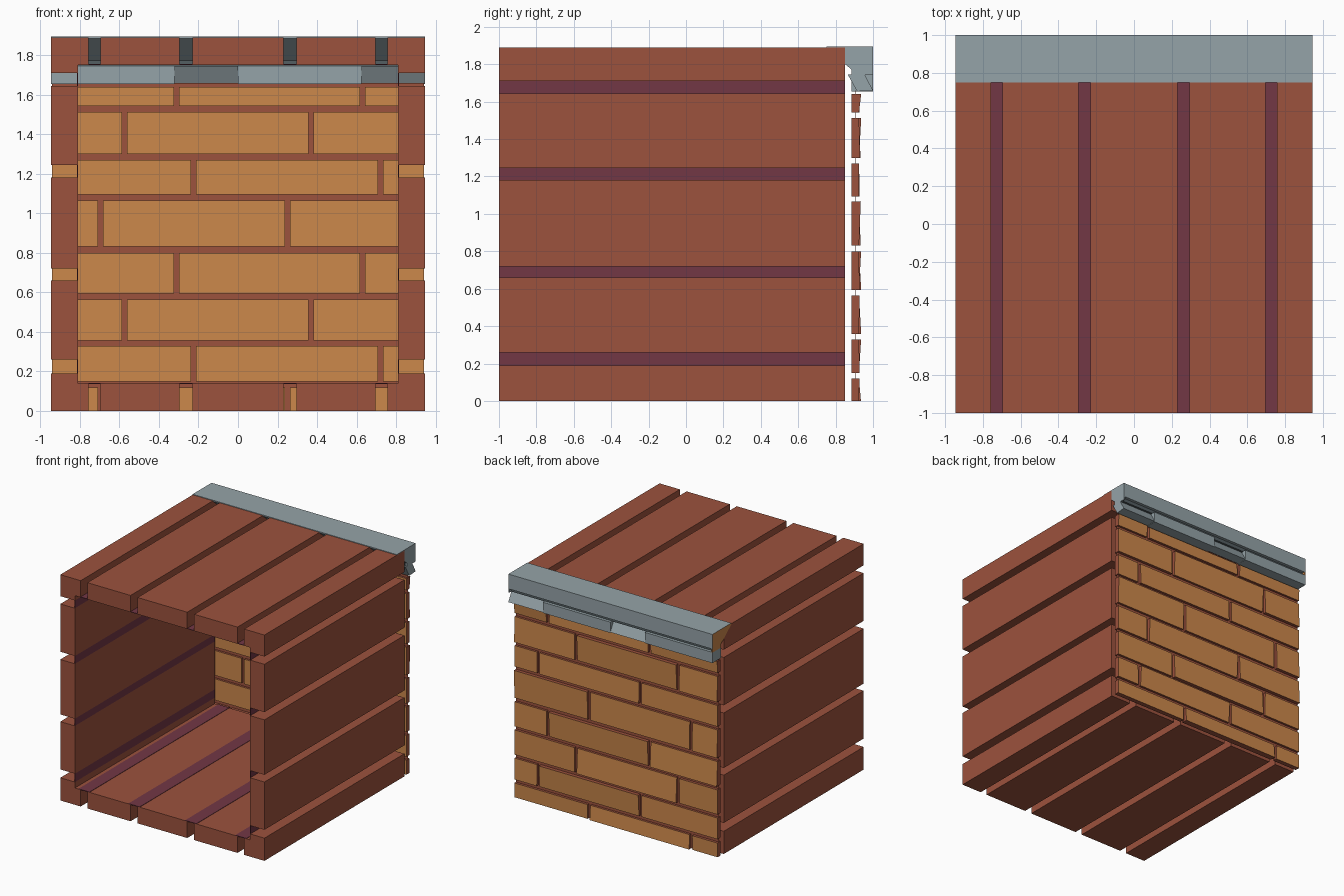
import bpy, bmesh, random
from mathutils import Vector

if "Cube" in bpy.data.objects:
    bpy.data.objects.remove(bpy.data.objects["Cube"])

random.seed(4)


def material(name, r, g, b):
    m = bpy.data.materials.new(name)
    lin = [((c / 255 + 0.055) / 1.055) ** 2.4 for c in (r, g, b)]
    m.diffuse_color = (*lin, 1)
    m.use_nodes = True
    m.node_tree.nodes["Principled BSDF"].inputs["Base Color"].default_value = m.diffuse_color
    return m


RED = material("red_wood", 156, 82, 61)
ORANGE = material("orange_brick", 204, 136, 75)
GREY = material("grey_slate", 149, 163, 168)
DARK = material("dark_slate", 84, 94, 98)
PURPLE = material("purple_lining", 114, 55, 69)


def finish(name, bm, mats):
    bmesh.ops.recalc_face_normals(bm, faces=bm.faces[:])
    me = bpy.data.meshes.new(name)
    bm.to_mesh(me)
    bm.free()
    for m in mats:
        me.materials.append(m)
    ob = bpy.data.objects.new(name, me)
    bpy.context.collection.objects.link(ob)
    return ob


def add_box(bm, x0, x1, y0, y1, z0, z1):
    vs = bmesh.ops.create_cube(bm, size=1)["verts"]
    for v in vs:
        v.co = Vector((x1 if v.co.x > 0 else x0,
                       y1 if v.co.y > 0 else y0,
                       z1 if v.co.z > 0 else z0))
    return vs


def box(name, mat, *dims):
    bm = bmesh.new()
    add_box(bm, *dims)
    return finish(name, bm, [mat])


def prism(name, mats, profile, x0, x1):
    # y-z profile extruded along x
    bm = bmesh.new()
    a = [bm.verts.new((x0, y, z)) for y, z in profile]
    b = [bm.verts.new((x1, y, z)) for y, z in profile]
    bm.faces.new(a)
    bm.faces.new(b)
    n = len(a)
    for i in range(n):
        bm.faces.new((a[i], a[(i + 1) % n], b[(i + 1) % n], b[i]))
    return finish(name, bm, mats)


W, IN, H, T = 0.945, 0.81, 1.89, 0.14
Y0, Y1 = -1.0, 0.85

# side wall planks and the lining behind their gaps
side_z = [(0, 0.19), (0.26, 0.66), (0.72, 1.18), (1.245, 1.645), (1.71, H - T)]
for s, label in ((-1, "left"), (1, "right")):
    xa, xb = sorted((s * IN, s * W))
    for z0, z1 in side_z:
        box(label + "_wall_plank", RED, xa, xb, Y0, Y1, z0, z1)
    xa, xb = sorted((s * IN, s * (IN + 0.004)))
    for (_, z0), (z1, _) in zip(side_z, side_z[1:]):
        box(label + "_wall_lining", PURPLE, xa, xb, Y0, Y1, z0, z1)

# roof and floor planks
top_x = [(-W, -0.757), (-0.695, -0.295), (-0.23, 0.23), (0.295, 0.695), (0.757, W)]
for x0, x1 in top_x:
    box("roof_plank", RED, x0, x1, Y0, Y1, H - T, H)
    box("floor_plank", RED, max(x0, -IN), min(x1, IN), Y0, Y1, 0, T)
for (_, x0), (x1, _) in zip(top_x, top_x[1:]):
    box("roof_lining", PURPLE, x0, x1, Y0, Y1, H - T, H - T + 0.004)
    box("floor_lining", PURPLE, x0 - 0.02, x1 + 0.02, Y0, Y1, T - 0.002, T + 0.003)

# brick wall: thin mortar sheet with staggered bricks through it
box("mortar_sheet", RED, -0.94, 0.94, 0.903, 0.906, 0, 1.66)
rows = [(0, 0.12), (0.15, 0.328), (0.357, 0.565), (0.594, 0.80), (0.832, 1.065),
        (1.094, 1.27), (1.30, 1.513), (1.542, 1.64)]
joints = [(-0.695, 0.25), (-0.225, 0.72), (-0.575, 0.37), (-0.31, 0.63)]
bm = bmesh.new()
for i, (z0, z1) in enumerate(rows):
    a, b = joints[i % 4]
    g = 0.0125
    for x0, x1 in ((-0.94, a - g), (a + g, b - g), (b + g, 0.94)):
        # slightly uneven outer face, tilted toward its top or bottom
        lift = random.uniform(0, 0.014)
        up = random.choice((True, False))
        for v in add_box(bm, x0, x1, 0.885, 0.925, z0, z1):
            if v.co.y > 0.9 and (v.co.z > (z0 + z1) / 2) == up:
                v.co.y += lift
bmesh.ops.recalc_face_normals(bm, faces=bm.faces[:])
bm.normal_update()
for f in bm.faces:
    f.material_index = 0 if abs(f.normal.y) > 0.7 else 1
finish("brick_wall", bm, [ORANGE, RED])

# slate ridge cap above the bricks
cap = prism("ridge_cap", [GREY, ORANGE],
            [(0.75, 1.885), (0.75, 1.895), (1.0, 1.895), (1.0, 1.772), (0.885, 1.772)], -W, W)
for p in cap.data.polygons:
    if p.normal.x < -0.9:
        p.material_index = 1
box("ridge_groove", DARK, -0.935, 0.935, 0.885, 0.975, 1.742, 1.775)
for s in (-1, 1):
    xa, xb = sorted((s * 0.935, s * W))
    box("groove_end", GREY if s > 0 else ORANGE, xa, xb, 0.885, 1.0, 1.742, 1.773)

# lower slates: straight ones and tilted ones alternate
for x0, x1, tilted in ((-W, -0.32, False), (-0.32, 0, True), (0, 0.625, False), (0.625, W, True)):
    if tilted:
        shape = [(0.865, 1.745), (0.955, 1.745), (1.0, 1.66), (0.915, 1.655)]
    else:
        shape = [(0.885, 1.745), (1.0, 1.745), (1.0, 1.655), (0.885, 1.655)]
    prism("lower_slate", [GREY], shape, x0, x1)
